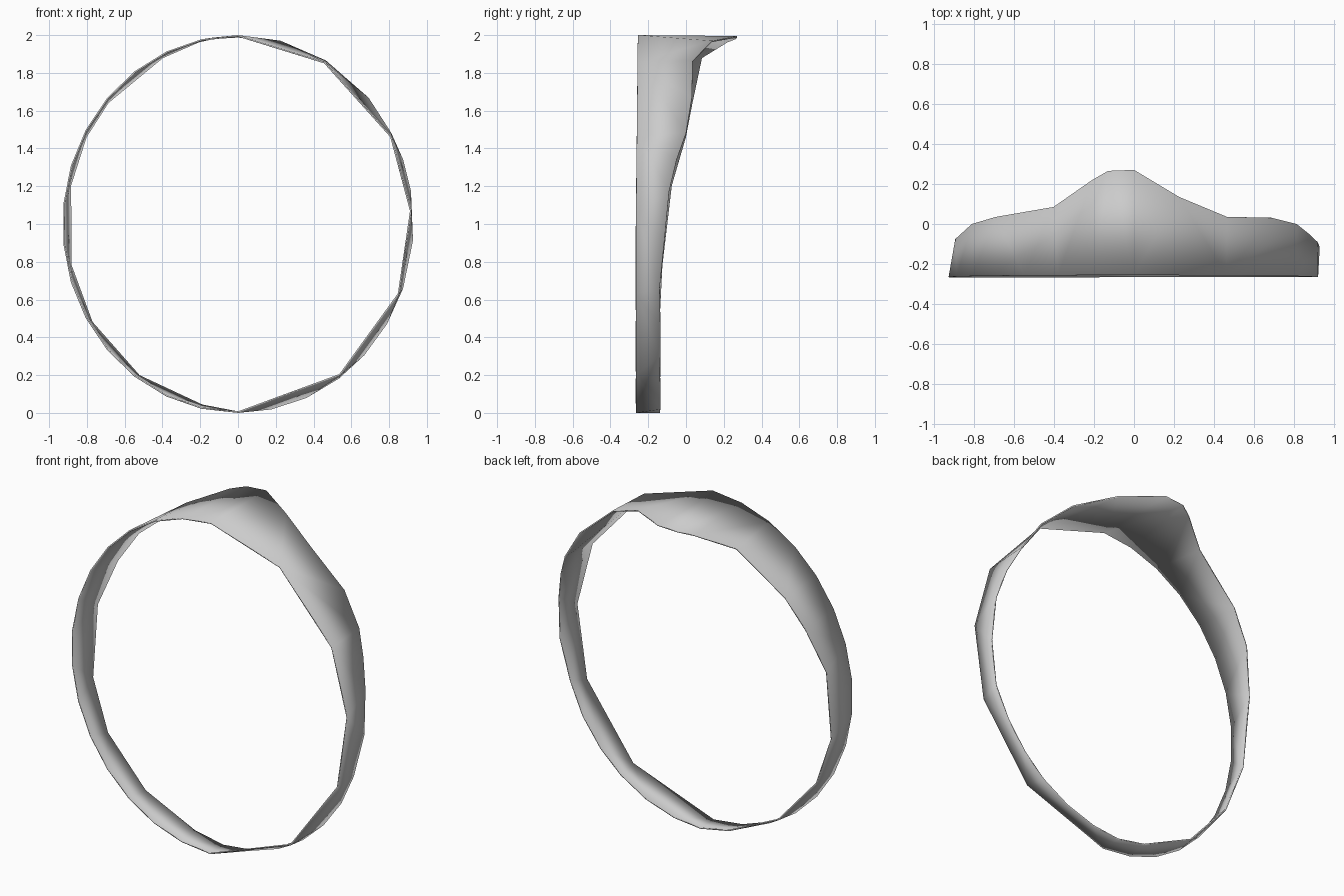
import bpy, bmesh, math

if "Cube" in bpy.data.objects:
    bpy.data.objects.remove(bpy.data.objects["Cube"])

RX, RZ = 0.93, 1.0

# Edges of the band: (degrees clockwise from the top, y, radial scale)
# Rear edge: flared at the crown, finely divided on the right, coarse on the left
rear = [(0, .27, .995), (14, .135, 1), (30, .035, 1), (48, .03, 1), (61, .0, .997),
        (70, -.05, 1), (80, -.09, 1), (95, -.115, 1), (110, -.14, 1)]
rear += [(a, -.137, 1) for a in (122, 134, 145, 157, 169, 180)]
rear += [(192, -.137, .985), (215, -.137, .985), (238, -.14, .985), (257, -.125, .98),
         (282, -.075, .98), (298, .0, .985), (311, .035, .985), (334, .085, .985),
         (347, .22, .995), (352, .265, .997)]

# Front edge: nearly flat, coarse on the right, finely divided on the left
front_angles = [0, 30, 62, 86, 112, 144, 180] + [192 + 12 * i for i in range(14)]
front = [(a, -.255 - .01 * (1 - max(0, math.cos(math.radians(a)))),
          .99 if 0 < a < 180 else 1) for a in front_angles]


def add_edge(bm, pts):
    verts = []
    for a, y, s in pts:
        t = math.radians(a)
        verts.append(bm.verts.new((RX * s * math.sin(t), y, 1 + RZ * s * math.cos(t))))
    return verts


# Zip the two edges together with triangles in order of angle
bm = bmesh.new()
f, r = add_edge(bm, front), add_edge(bm, rear)
fa = [p[0] for p in front] + [360]
ra = [p[0] for p in rear] + [360]
i = j = 0
while i < len(f) or j < len(r):
    a, b = f[i % len(f)], r[j % len(r)]
    if j == len(r) or (i < len(f) and fa[i + 1] <= ra[j + 1]):
        i += 1
        bm.faces.new((a, b, f[i % len(f)]))
    else:
        j += 1
        bm.faces.new((a, b, r[j % len(r)]))
bmesh.ops.recalc_face_normals(bm, faces=bm.faces)
# Make the normals face away from the ring's axis
bm.normal_update()
if sum(g.normal.x * g.calc_center_median().x for g in bm.faces) < 0:
    bmesh.ops.reverse_faces(bm, faces=bm.faces)

mesh = bpy.data.meshes.new("ring_band")
bm.to_mesh(mesh)
bm.free()
band = bpy.data.objects.new("ring_band", mesh)
bpy.context.collection.objects.link(band)

# Thin sheet thickness, grown inwards
sol = band.modifiers.new("thickness", 'SOLIDIFY')
sol.thickness = 0.008
sol.offset = -1

bpy.context.view_layer.objects.active = band
band.select_set(True)
bpy.ops.object.shade_smooth_by_angle(angle=math.radians(40))
